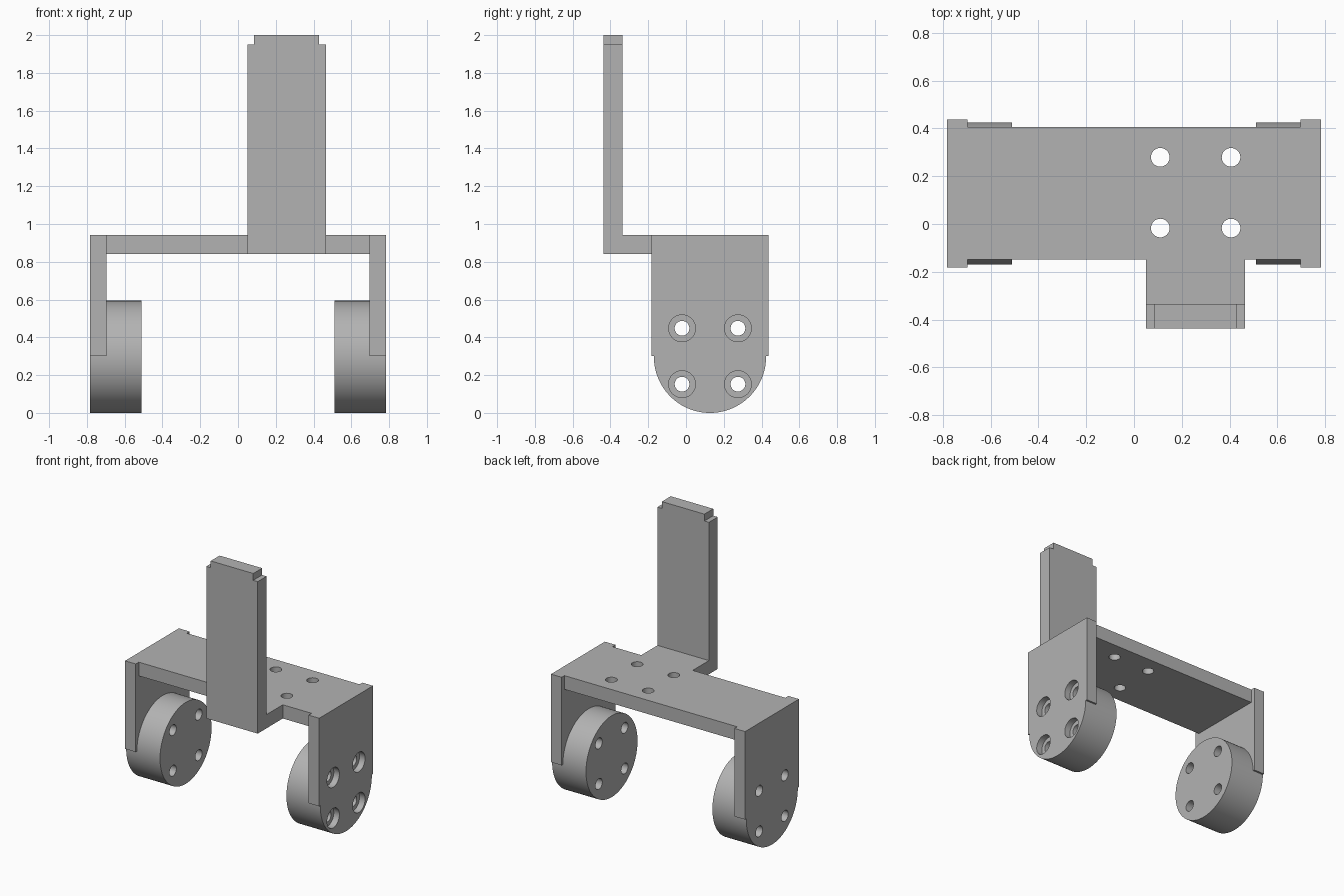
import bpy, bmesh
from math import cos, sin, pi
from mathutils import Vector

old = bpy.data.objects.get("Cube")
if old:
    bpy.data.objects.remove(old, do_unlink=True)

grey = bpy.data.materials.new("plain grey")
grey.use_nodes = True
grey.diffuse_color = (0.45, 0.45, 0.45, 1)
grey.node_tree.nodes["Principled BSDF"].inputs["Base Color"].default_value = (0.45, 0.45, 0.45, 1)


def arc(cu, cv, r, start, end, n):
    step = (end - start) / n
    return [(cu + r * cos(start + i * step), cv + r * sin(start + i * step)) for i in range(n + 1)]


def circle(cu, cv, r, n=48):
    return arc(cu, cv, r, 0, 2 * pi, n)[:-1]


def prism(name, outline, axis, low, high):
    """Extrude a 2D outline along one axis; the outline uses the other two in order."""
    def place(u, v, w):
        co = [u, v]
        co.insert(axis, w)
        return Vector(co)
    bm = bmesh.new()
    face = bm.faces.new([bm.verts.new(place(u, v, low)) for u, v in outline])
    ext = bmesh.ops.extrude_face_region(bm, geom=[face])
    moved = [g for g in ext["geom"] if isinstance(g, bmesh.types.BMVert)]
    bmesh.ops.translate(bm, verts=moved, vec=place(0, 0, high - low))
    bmesh.ops.recalc_face_normals(bm, faces=bm.faces[:])
    mesh = bpy.data.meshes.new(name)
    bm.to_mesh(mesh)
    bm.free()
    mesh.materials.append(grey)
    obj = bpy.data.objects.new(name, mesh)
    bpy.context.collection.objects.link(obj)
    return obj


def drill(obj, cutters):
    """Cut the holes, bake the result and remove the cutters."""
    for c in cutters:
        c.hide_render = True
        mod = obj.modifiers.new("hole", "BOOLEAN")
        mod.operation = "DIFFERENCE"
        mod.solver = "EXACT"
        mod.object = c
    deps = bpy.context.evaluated_depsgraph_get()
    baked = bpy.data.meshes.new_from_object(obj.evaluated_get(deps))
    obj.modifiers.clear()
    obj.data = baked
    for c in cutters:
        bpy.data.objects.remove(c, do_unlink=True)


# Shared sizes
MID_Y, HUB_Z, HUB_R = 0.127, 0.297, 0.297
INNER, PLATE, OUTER = 0.51, 0.697, 0.783
BASE_Z, DECK_Z = 0.842, 0.942
HALF = 0.148          # half the hole spacing
HOLE_R, BORE_R, BORE_DEPTH = 0.039, 0.071, 0.045
signs = [(a, b) for a in (-1, 1) for b in (-1, 1)]
parts = []

# Side plates with rounded lower ends, and the round hubs inside them
for side, s in (("left", 1), ("right", -1)):
    lower = arc(MID_Y, HUB_Z, HUB_R, 0, -pi, 48)
    outline = [(MID_Y - 0.31, 0.3), (MID_Y - 0.31, DECK_Z), (MID_Y + 0.31, DECK_Z),
               (MID_Y + 0.31, 0.3), (MID_Y + HUB_R, 0.3)] + lower + [(MID_Y - HUB_R, 0.3)]
    plate = prism(side + "_side_plate", outline, 0, s * PLATE, s * OUTER)
    hub = prism(side + "_hub", circle(MID_Y, HUB_Z, HUB_R, 96), 0, s * INNER, s * PLATE)
    for obj in (plate, hub):
        cutters = [prism("hole_cutter", circle(MID_Y + a * HALF, HUB_Z + 0.003 + b * HALF, HOLE_R),
                         0, s * 0.4, s * 0.9) for a, b in signs]
        # Counterbores only on the left outer face
        if obj is plate and s > 0:
            cutters += [prism("bore_cutter", circle(MID_Y + a * HALF, HUB_Z + 0.003 + b * HALF, BORE_R),
                              0, OUTER - BORE_DEPTH, 0.9) for a, b in signs]
        drill(obj, cutters)
        parts.append(obj)

# Deck with the short arm reaching forward
ARM_L, ARM_R, ARM_BACK, FRONT = 0.05, 0.465, -0.335, -0.437
deck = prism("deck", [(-PLATE, -0.148), (ARM_L, -0.148), (ARM_L, ARM_BACK), (ARM_R, ARM_BACK),
                      (ARM_R, -0.148), (PLATE, -0.148), (PLATE, 0.405), (-PLATE, 0.405)],
             2, BASE_Z, DECK_Z)
drill(deck, [prism("hole_cutter", circle(0.258 + a * HALF, 0.131 + b * HALF, HOLE_R), 2, 0.7, 1.1)
             for a, b in signs])
parts.append(deck)

# Upright post with notched top corners
NOTCH, SHOULDER = 0.036, 1.95
parts.append(prism("upright_post", [
    (ARM_L, BASE_Z), (ARM_R, BASE_Z), (ARM_R, SHOULDER), (ARM_R - NOTCH, SHOULDER),
    (ARM_R - NOTCH, 2), (ARM_L + NOTCH, 2), (ARM_L + NOTCH, SHOULDER), (ARM_L, SHOULDER)],
    1, FRONT, ARM_BACK))

# Smooth the round walls, keep the edges crisp
bpy.ops.object.select_all(action="DESELECT")
for obj in parts:
    obj.select_set(True)
bpy.context.view_layer.objects.active = parts[0]
bpy.ops.object.shade_smooth_by_angle(angle=pi / 6)
